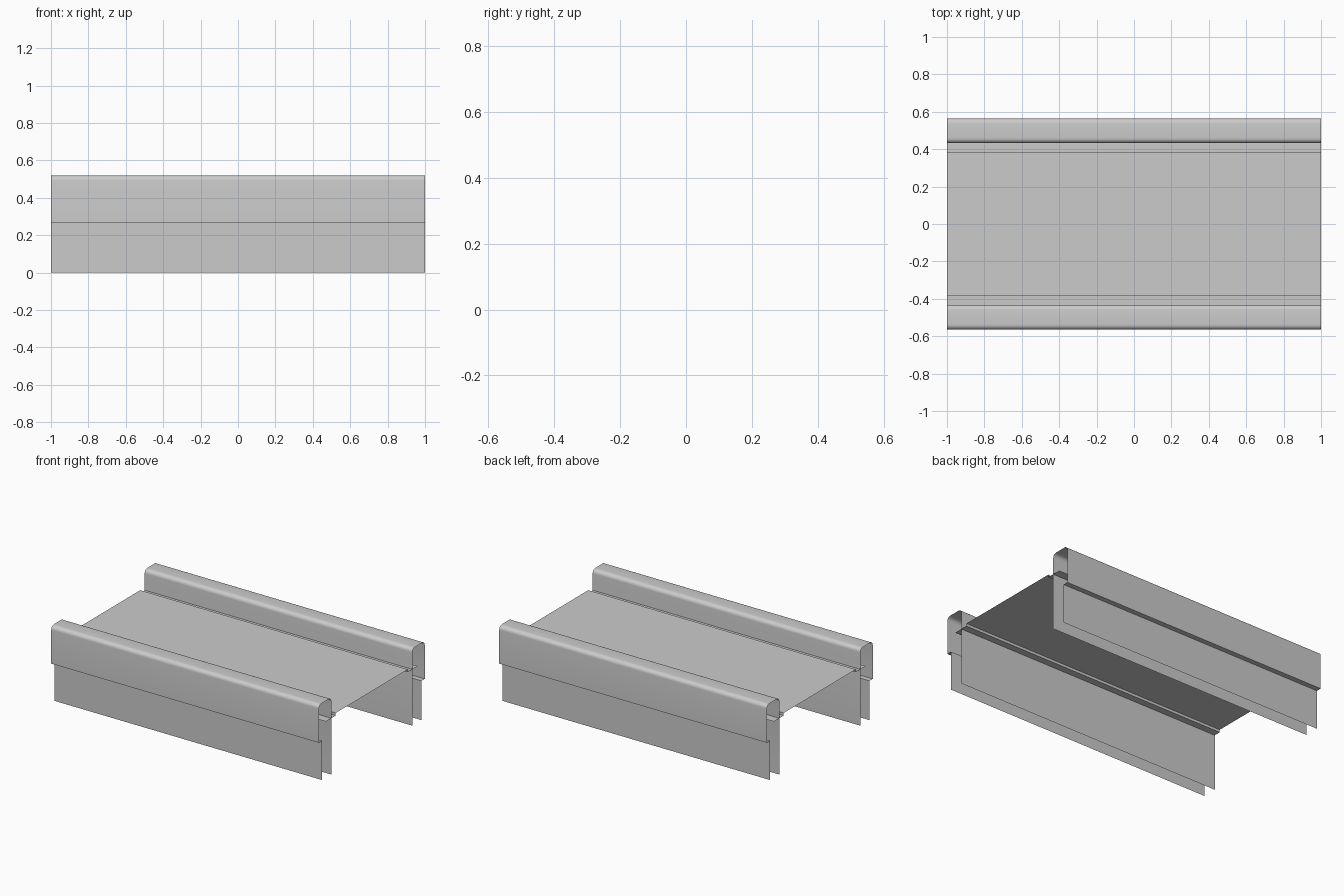
import bpy, bmesh, math

if "Cube" in bpy.data.objects:
    bpy.data.objects.remove(bpy.data.objects["Cube"])


def arc(cy, cz, r, a0, a1, n=6):
    """Points of a rounded corner in the y-z plane."""
    return [(cy + r * math.cos(math.radians(a0 + (a1 - a0) * i / n)),
             cz + r * math.sin(math.radians(a0 + (a1 - a0) * i / n)))
            for i in range(n + 1)]


def sheet(name, profile, half_len=1.0):
    """Extrude an open y-z profile along x into a thin sheet."""
    bm = bmesh.new()
    a = [bm.verts.new((-half_len, y, z)) for y, z in profile]
    b = [bm.verts.new((half_len, y, z)) for y, z in profile]
    for i in range(len(profile) - 1):
        bm.faces.new((a[i], a[i + 1], b[i + 1], b[i]))
    mesh = bpy.data.meshes.new(name)
    bm.to_mesh(mesh)
    bm.free()
    ob = bpy.data.objects.new(name, mesh)
    bpy.context.collection.objects.link(ob)
    bpy.ops.object.select_all(action='DESELECT')
    ob.select_set(True)
    bpy.context.view_layer.objects.active = ob
    bpy.ops.object.shade_smooth_by_angle(angle=math.radians(30))
    return ob


INNER, OUTER, SKIRT = 0.432, 0.565, 0.53
TOP, STEP, R = 0.52, 0.265, 0.027

# Side rail: inner wall, rounded cap, outer wall, step, lower skirt
rail = ([(INNER, 0.0)]
        + arc(INNER + R, TOP - R, R, 180, 90)
        + arc(OUTER - R, TOP - R, R, 90, 0)
        + [(OUTER, STEP), (SKIRT, STEP), (SKIRT, 0.0)])
sheet("back_rail", rail)
sheet("front_rail", [(-y, z) for y, z in reversed(rail)])

# Deck with folded flanges that pass through the inner walls
half = [(0.385, 0.398), (0.385, 0.38), (0.49, 0.38)]
sheet("deck", [(-y, z) for y, z in reversed(half)] + half)
